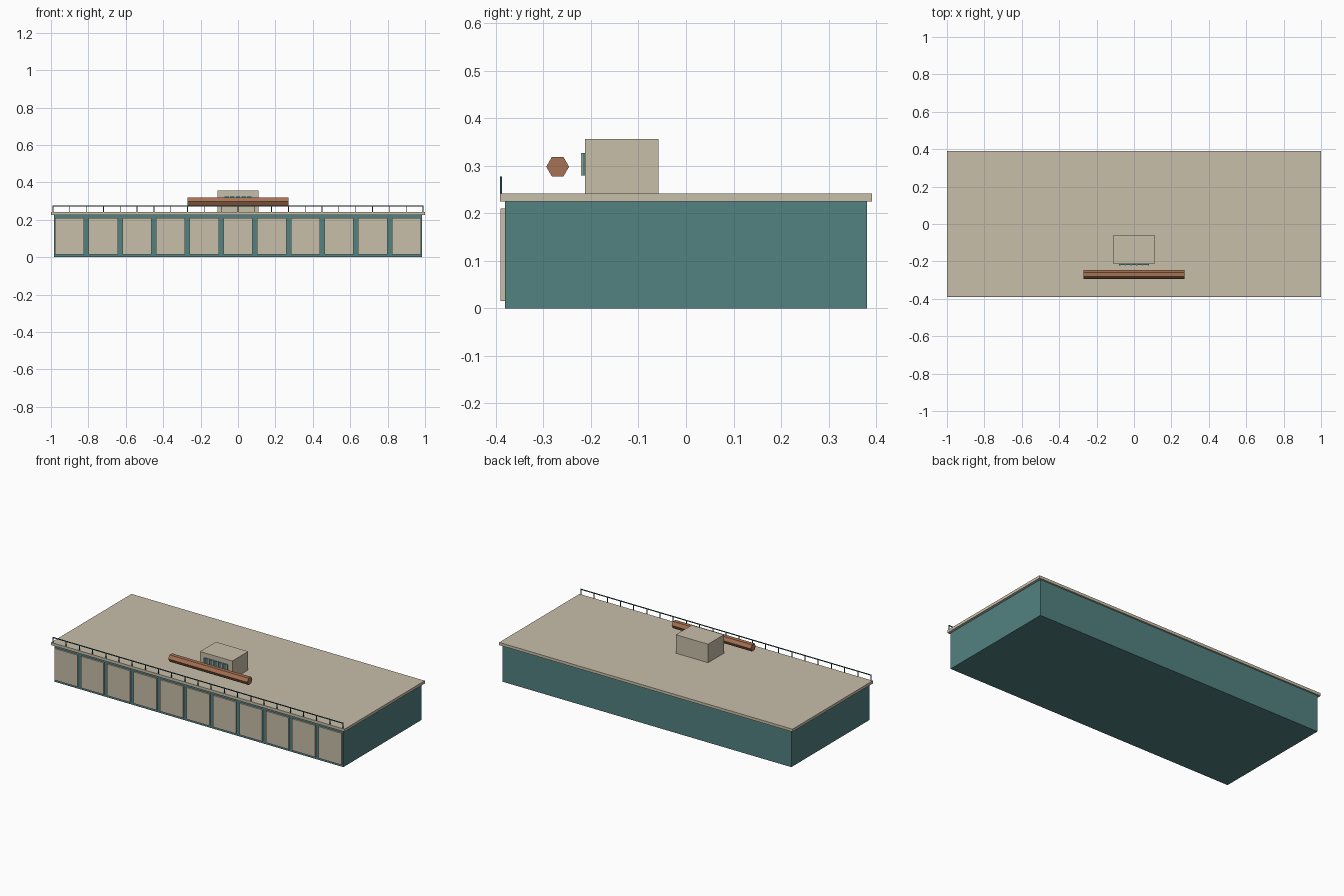
import bpy
import math

default_cube = bpy.data.objects.get("Cube")
if default_cube:
    bpy.data.objects.remove(default_cube, do_unlink=True)


def material(name, color):
    mat = bpy.data.materials.new(name)
    mat.use_nodes = True
    mat.diffuse_color = (*color, 1)
    mat.node_tree.nodes["Principled BSDF"].inputs["Base Color"].default_value = (*color, 1)
    return mat


teal = material("teal wall", (0.085, 0.22, 0.22))
beige = material("beige", (0.58, 0.52, 0.40))
copper = material("copper brown", (0.39, 0.17, 0.09))
dark_teal = material("dark teal metal", (0.03, 0.09, 0.10))


def box(name, x, y, z, mat):
    """Box from (min, max) pairs on each axis."""
    center = [(a + b) / 2 for a, b in (x, y, z)]
    bpy.ops.mesh.primitive_cube_add(size=1, location=center)
    obj = bpy.context.object
    obj.name = name
    obj.scale = [b - a for a, b in (x, y, z)]
    bpy.ops.object.transform_apply(location=False, rotation=False, scale=True)
    obj.data.materials.append(mat)
    return obj


def repeat(obj, count, step):
    mod = obj.modifiers.new("Row", "ARRAY")
    mod.count = count
    mod.use_relative_offset = False
    mod.use_constant_offset = True
    mod.constant_offset_displace = (step, 0, 0)


# Main hall and overhanging roof
box("hall_body", (-0.985, 0.985), (-0.381, 0.381), (0, 0.225), teal)
box("roof_slab", (-1, 1), (-0.391, 0.391), (0.225, 0.242), beige)

# Row of garage doors along the front
door = box("garage_doors", (-0.979, -0.823), (-0.39, -0.381), (0.015, 0.21), beige)
repeat(door, 11, 0.1802)

# Railing on the front edge of the roof
post = box("railing_posts", (-0.991, -0.987), (-0.391, -0.387), (0.242, 0.275), dark_teal)
repeat(post, 23, 0.0899)
box("railing_top", (-0.991, 0.991), (-0.391, -0.387), (0.272, 0.277), dark_teal)

# Rooftop cabin with a slatted front grille
box("rooftop_cabin", (-0.11, 0.11), (-0.213, -0.058), (0.242, 0.356), beige)
box("grille_back", (-0.08, 0.08), (-0.218, -0.213), (0.28, 0.327), teal)
slat = box("grille_slats", (-0.08, -0.073), (-0.221, -0.213), (0.28, 0.327), beige)
repeat(slat, 6, 0.0306)

# Six-sided beam in front of the cabin
bpy.ops.mesh.primitive_cylinder_add(vertices=6, radius=0.024, depth=0.54,
                                    location=(0, -0.27, 0.298),
                                    rotation=(0, math.pi / 2, 0))
beam = bpy.context.object
beam.name = "hexagonal_beam"
# Turn a corner of the hexagon upward
beam.data.materials.append(copper)
